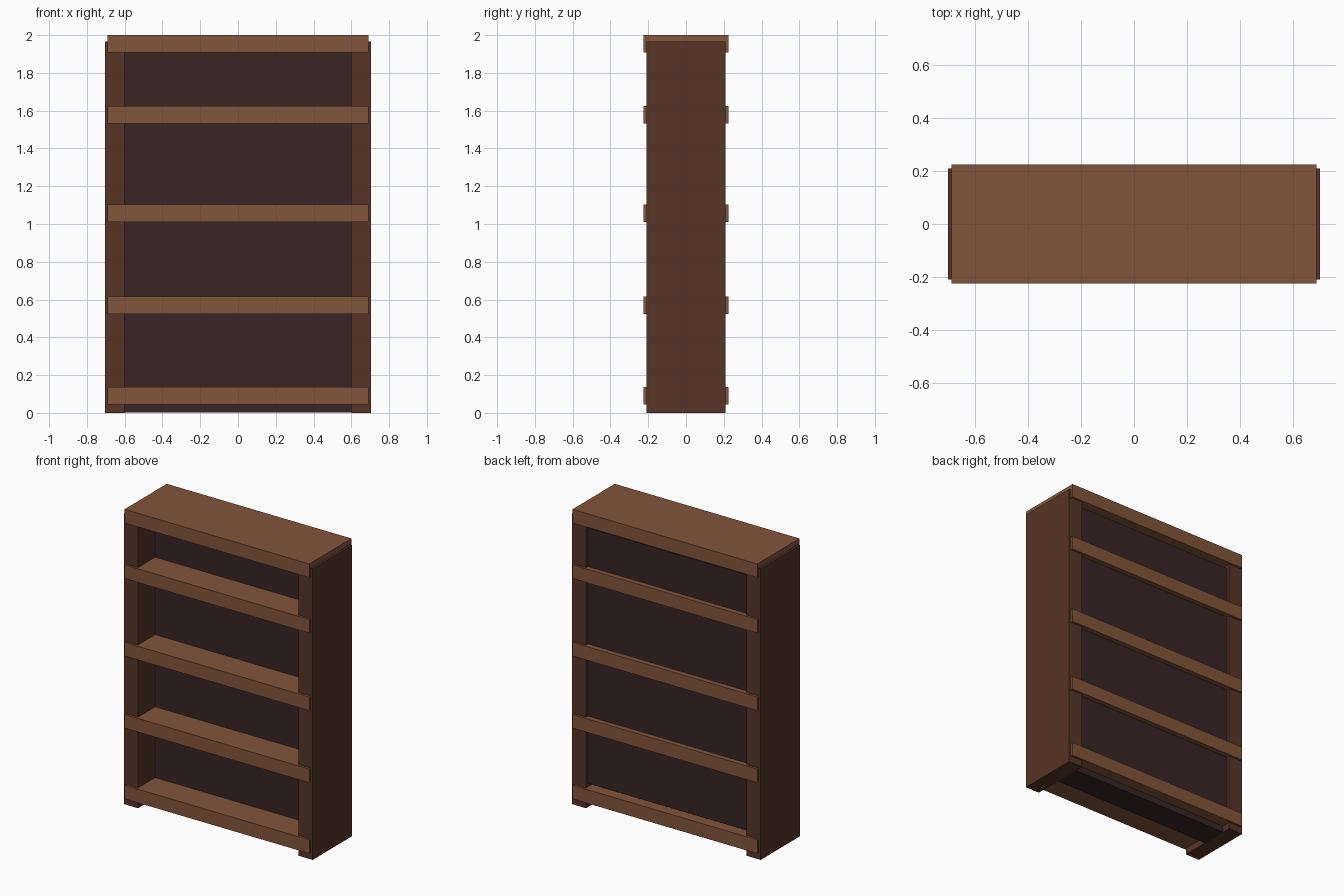
import bpy

if "Cube" in bpy.data.objects:
    bpy.data.objects.remove(bpy.data.objects["Cube"])


def material(name, rgb):
    m = bpy.data.materials.new(name)
    m.diffuse_color = (*rgb, 1)
    m.use_nodes = True
    m.node_tree.nodes["Principled BSDF"].inputs["Base Color"].default_value = m.diffuse_color
    return m


shelf_wood = material("shelf_wood", (0.225, 0.090, 0.042))
side_wood = material("side_wood", (0.095, 0.035, 0.021))
back_wood = material("back_wood", (0.041, 0.018, 0.018))


def box(name, x, y, z, mat):
    """Axis-aligned box from (min, max) ranges."""
    bpy.ops.mesh.primitive_cube_add(size=1, location=[sum(r) / 2 for r in (x, y, z)])
    ob = bpy.context.object
    ob.name = name
    ob.scale = [r[1] - r[0] for r in (x, y, z)]
    bpy.ops.object.transform_apply(location=False, rotation=False, scale=True)
    ob.data.materials.append(mat)
    return ob


# Thick side uprights
box("side_left", (-0.705, -0.60), (-0.21, 0.21), (0, 1.965), side_wood)
box("side_right", (0.60, 0.705), (-0.21, 0.21), (0, 1.965), side_wood)

# Shelves overhang the sides front and back; the last one is the top
for i, top in enumerate((0.137, 0.615, 1.102, 1.625, 2.0)):
    name = "top_board" if top == 2.0 else f"shelf_{i + 1}"
    box(name, (-0.69, 0.69), (-0.225, 0.225), (top - 0.092, top), shelf_wood)

# Deep back block, plus a slightly smaller panel set on its rear face
box("back_block", (-0.62, 0.62), (-0.027, 0.15), (0.002, 1.95), back_wood)
box("rear_panel", (-0.60, 0.60), (0.15, 0.19), (0.16, 1.885), back_wood)
